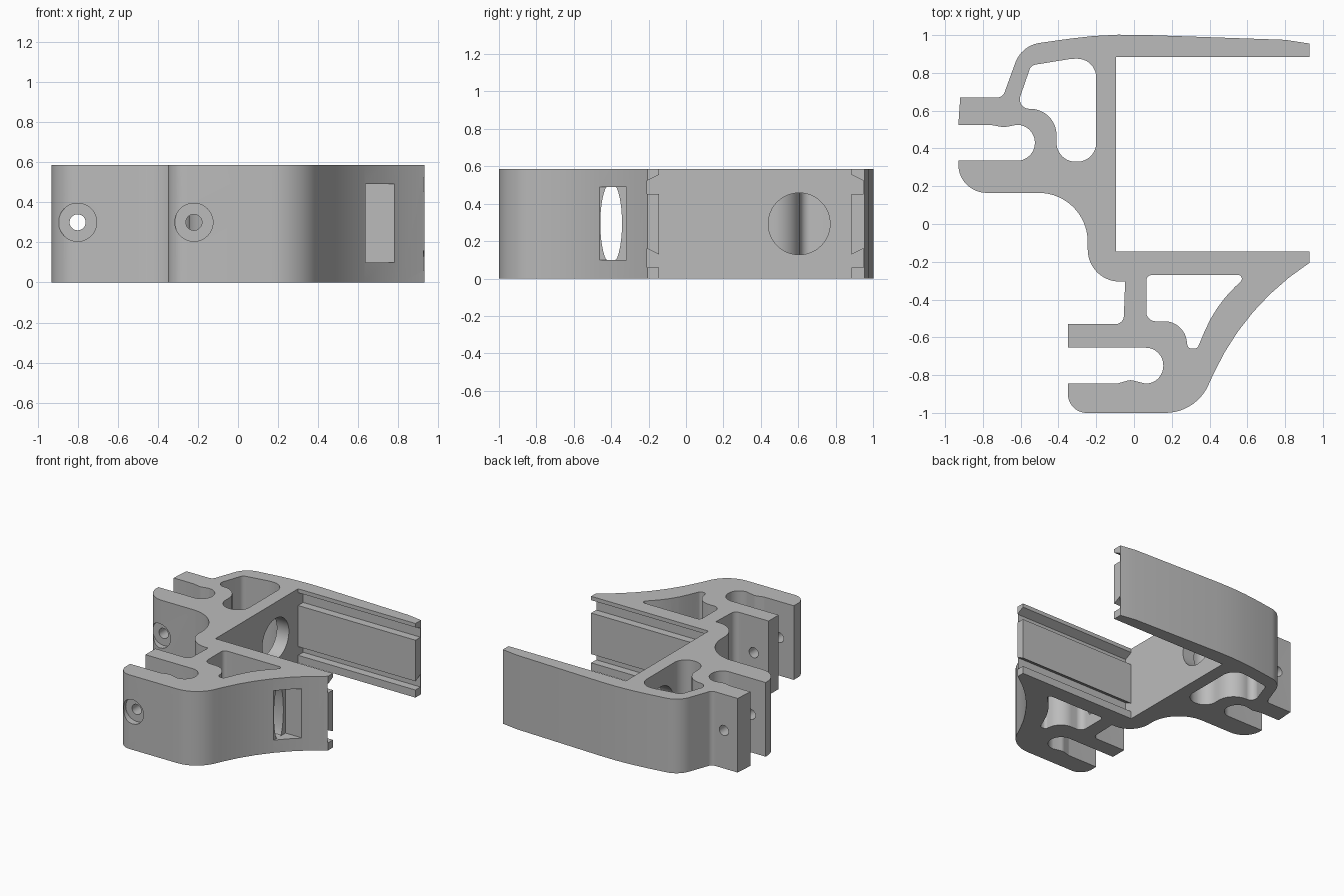
import bpy, bmesh, math
from mathutils import Vector

cube = bpy.data.objects.get("Cube")
if cube:
    bpy.data.objects.remove(cube, do_unlink=True)

HEIGHT = 0.585
MIDDLE = HEIGHT / 2

grey = bpy.data.materials.new("plain grey")
grey.use_nodes = True
colour = (0.5, 0.5, 0.5, 1)
grey.diffuse_color = colour
shader = next(n for n in grey.node_tree.nodes if n.type == 'BSDF_PRINCIPLED')
shader.inputs["Base Color"].default_value = colour


def rounded(corners):
    """Closed outline from (x, y, corner radius) entries."""
    outline = []
    count = len(corners)
    for i, (x, y, radius) in enumerate(corners):
        corner = Vector((x, y))
        if not radius:
            outline.append(corner)
            continue
        before = (Vector(corners[i - 1][:2]) - corner).normalized()
        after = (Vector(corners[(i + 1) % count][:2]) - corner).normalized()
        turn = math.pi - before.angle(after)
        reach = radius * math.tan(turn / 2)
        centre = corner + (before + after).normalized() * radius / math.cos(turn / 2)
        start = corner + before * reach - centre
        end = corner + after * reach - centre
        steps = max(3, math.ceil(math.degrees(turn) / 6))
        for k in range(steps + 1):
            f = k / steps
            arm = (start * math.sin((1 - f) * turn) + end * math.sin(f * turn)) / math.sin(turn)
            outline.append(centre + arm)
    return outline


def ellipse(u, v, radius_u, radius_v, sides=48):
    angles = [math.tau * k / sides for k in range(sides)]
    return [(u + radius_u * math.cos(a), v + radius_v * math.sin(a)) for a in angles]


def rectangle(u_low, u_high, v_low, v_high):
    return [(u_low, v_low), (u_high, v_low), (u_high, v_high), (u_low, v_high)]


def prism(name, outline, low, high, axis="z"):
    """Extrude a flat outline along one axis."""
    place = {"x": lambda u, v, w: (w, u, v),
             "y": lambda u, v, w: (u, w, v),
             "z": lambda u, v, w: (u, v, w)}[axis]
    bm = bmesh.new()
    rings = [[bm.verts.new(place(u, v, w)) for u, v in outline] for w in (low, high)]
    for ring in rings:
        bm.faces.new(ring)
    for i in range(len(outline)):
        bm.faces.new((rings[0][i - 1], rings[0][i], rings[1][i], rings[1][i - 1]))
    bmesh.ops.recalc_face_normals(bm, faces=bm.faces)
    mesh = bpy.data.meshes.new(name)
    bm.to_mesh(mesh)
    bm.free()
    mesh.materials.append(grey)
    obj = bpy.data.objects.new(name, mesh)
    bpy.context.collection.objects.link(obj)
    return obj


def cut(outline, low, high, axis="z"):
    """Remove a prism from the bracket."""
    cutter = prism("cutter", outline, low, high, axis)
    cutter.hide_render = True
    modifier = bracket.modifiers.new("cut", 'BOOLEAN')
    modifier.operation = 'DIFFERENCE'
    modifier.solver = 'EXACT'
    modifier.object = cutter
    bpy.context.view_layer.objects.active = bracket
    bpy.ops.object.modifier_apply(modifier=modifier.name)
    bpy.data.objects.remove(cutter, do_unlink=True)


# Channel with its two arms and both slotted clamps
channel = [(.93, .885, 0), (-.095, .885, 0), (-.095, -.145, 0), (.93, -.145, 0)]
front_arm = [(.93, -.205, 0), (.587, -.428, 1.39), (.327, -1, .25)]
front_clamp = [(-.35, -1, .1), (-.35, -.845, 0), (-.09, -.845, .04), (-.02, -.825, .06),
               (.06, -.845, 0), (.155, -.845, .093), (.155, -.655, .093),
               (-.35, -.655, 0), (-.35, -.53, 0), (-.055, -.53, .045)]
waist = [(-.047, -.305, 0), (-.245, -.305, .17), (-.245, .165, .26)]
rear_clamp = [(-.93, .165, .15), (-.93, .335, 0), (-.525, .335, .094), (-.525, .525, .094),
              (-.62, .525, 0), (-.69, .512, .06), (-.76, .525, 0), (-.93, .525, 0),
              (-.92, .67, 0), (-.695, .67, .04)]
rear_arm = [(-.595, .945, .16), (-.15, 1.008, 2.2), (.8, .975, 0), (.93, .955, 0)]
bracket = prism("clamp_bracket", rounded(
    channel + front_arm + front_clamp + waist + rear_clamp + rear_arm), 0, HEIGHT)

# Weight-saving cavities
rear_cavity = [(-.2, .875, .1), (-.33, .875, .25), (-.545, .84, .04), (-.625, .61, .05),
               (-.41, .61, .14), (-.41, .33, .1), (-.2, .33, .1)]
front_cavity = [(.065, -.27, .03), (.6, -.27, .02), (.43, -.435, .7), (.335, -.66, .025),
                (.285, -.66, .025), (.265, -.515, .12), (.065, -.515, .05)]
for cavity in (rear_cavity, front_cavity):
    cut(rounded(cavity), -1, 1)

# Snap grooves facing each other inside the arms
upper_groove = [(-.13, .453), (-.208, .453), (-.208, .523), (-.13, .562)]
lower_groove = [(-.13, .06), (-.208, .06), (-.208, .16), (-.13, .121)]
for groove in (upper_groove, lower_groove):
    cut(groove, -.095, 1, "x")
    cut([(.74 - y, z) for y, z in groove], -.095, 1, "x")

# Round opening in the channel wall
cut(ellipse(.605, MIDDLE, .165, .165), -.3, 0, "x")

# Window pocket in the front arm and the slit running through the web
cut(rectangle(.635, .78, .1, .49), -.7, -.315, "y")
slit = [(y, min(max(z, .1), .49)) for y, z in ellipse(-.4, .295, .058, .22)]
slit = [p for i, p in enumerate(slit)
        if not (p[1] in (.1, .49) and slit[i - 1][1] == p[1]
                and slit[(i + 1) % len(slit)][1] == p[1])]
cut(slit, -.2, .64, "x")

# Screw holes with counterbores through both clamps
for x, face, end in ((-.8, .165, .8), (-.22, -1, -.45)):
    cut(ellipse(x, .3, .04, .04, 32), face - .2, end, "y")
    cut(ellipse(x, .3, .095, .095), face - .2, face + .05, "y")

bpy.ops.object.select_all(action='DESELECT')
bracket.select_set(True)
bpy.context.view_layer.objects.active = bracket
bpy.ops.object.shade_smooth_by_angle(angle=math.radians(25))
